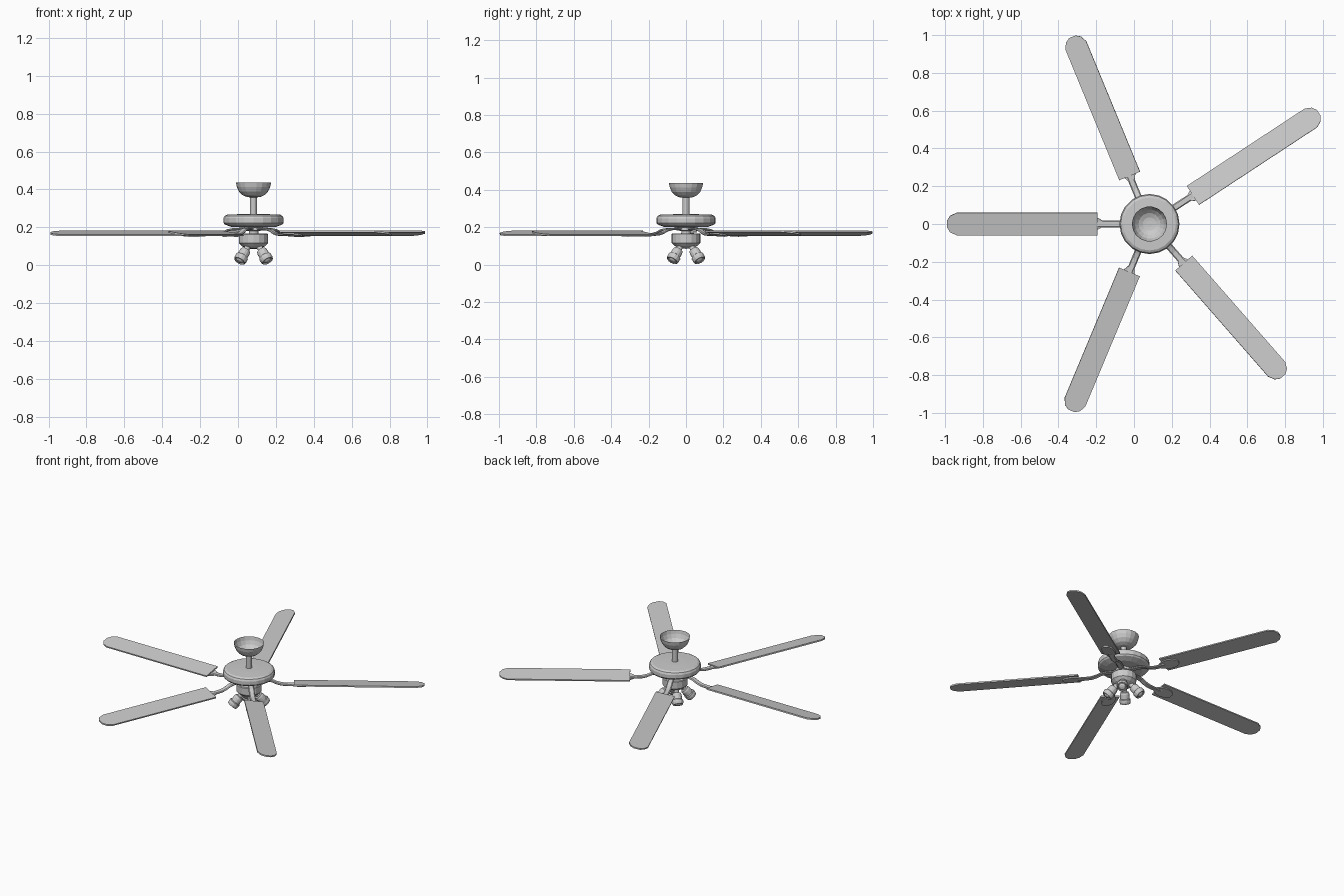
import bpy, bmesh, math
from mathutils import Matrix, Vector

if "Cube" in bpy.data.objects:
    bpy.data.objects.remove(bpy.data.objects["Cube"])

HUB = Matrix.Translation((0.082, 0.0, 0.0))
BLADE_ANGLES = [180, 112.4, 33.3, -48.8, 247.3]


def add_object(name, bm, matrix):
    bmesh.ops.recalc_face_normals(bm, faces=bm.faces[:])
    mesh = bpy.data.meshes.new(name)
    bm.to_mesh(mesh)
    bm.free()
    ob = bpy.data.objects.new(name, mesh)
    bpy.context.collection.objects.link(ob)
    ob.matrix_world = matrix
    return ob


def lathe(name, profile, sides, matrix=HUB):
    """Revolve (radius, z) points around z; a radius of 0 closes the end."""
    bm = bmesh.new()
    rings = []
    for r, z in profile:
        if r == 0:
            rings.append([bm.verts.new((0, 0, z))] * sides)
        else:
            rings.append([bm.verts.new((r * math.cos(2 * math.pi * i / sides),
                                        r * math.sin(2 * math.pi * i / sides), z))
                          for i in range(sides)])
    for a, b in zip(rings, rings[1:]):
        for i in range(sides):
            j = (i + 1) % sides
            bm.faces.new(list(dict.fromkeys((a[i], a[j], b[j], b[i]))))
    return add_object(name, bm, matrix)


def slab(name, outline, thickness, matrix):
    """Flat outline extruded evenly about its own plane (local z = 0)."""
    bm = bmesh.new()
    face = bm.faces.new([bm.verts.new((x, y, -thickness / 2)) for x, y in outline])
    ext = bmesh.ops.extrude_face_region(bm, geom=[face])
    verts = [v for v in ext["geom"] if isinstance(v, bmesh.types.BMVert)]
    bmesh.ops.translate(bm, verts=verts, vec=(0, 0, thickness))
    return add_object(name, bm, matrix)


def ribbon(name, path, width, thickness, matrix):
    """Chamfered strap following (radius, z) points."""
    bm = bmesh.new()
    w, t = width / 2, thickness / 2
    section = [(-w, -t * .3), (-w * .7, -t), (w * .7, -t), (w, -t * .3),
               (w, t * .3), (w * .7, t), (-w * .7, t), (-w, t * .3)]
    rings = [[bm.verts.new((r, y, z + dz)) for y, dz in section] for r, z in path]
    for a, b in zip(rings, rings[1:]):
        for i in range(8):
            j = (i + 1) % 8
            bm.faces.new((a[i], a[j], b[j], b[i]))
    bm.faces.new(rings[0])
    bm.faces.new(rings[-1])
    return add_object(name, bm, matrix)


# Ceiling canopy: bowl open at the top
lathe("ceiling_canopy", [(0.016, 0.358), (0.035, 0.36), (0.058, 0.37), (0.077, 0.389),
                         (0.088, 0.413), (0.093, 0.437)], 18)

# Down rod
lathe("down_rod", [(0, 0.362), (0.018, 0.362), (0.018, 0.265), (0, 0.265)], 12)

# Motor housing
lathe("motor_housing", [(0, 0.27), (0.06, 0.27), (0.14, 0.267), (0.153, 0.26), (0.159, 0.248),
                        (0.159, 0.224), (0.152, 0.215), (0.115, 0.201), (0, 0.199)], 20)

# Neck and switch housing under the motor
lathe("flywheel", [(0, 0.2), (0.05, 0.2), (0.05, 0.184), (0.025, 0.18), (0.025, 0.16), (0, 0.16)], 16)
lathe("switch_housing", [(0, 0.167), (0.072, 0.167), (0.077, 0.163), (0.077, 0.117),
                         (0.06, 0.1), (0.035, 0.088), (0, 0.085)], 16)

# Blades with their arms and mounting plates
w = 0.06
blade_outline = [(0.275, -w), (1.022, -w), (1.056, -w * .72), (1.072, -w * .3),
                 (1.072, w * .3), (1.056, w * .72), (1.022, w), (0.275, w)]
plate_outline = [(0.25, -0.018), (0.285, -0.036), (0.32, -0.042), (0.355, -0.034), (0.378, -0.014),
                 (0.378, 0.014), (0.355, 0.034), (0.32, 0.042), (0.285, 0.036), (0.25, 0.018)]
for angle in BLADE_ANGLES:
    turn = HUB @ Matrix.Rotation(math.radians(angle), 4, 'Z')
    pitch = turn @ Matrix.Translation((0, 0, 0.168)) @ Matrix.Rotation(math.radians(-9.5), 4, 'X')
    slab("blade", blade_outline, 0.009, pitch)
    slab("blade_plate", plate_outline, 0.008, pitch @ Matrix.Translation((0, 0, -0.008)))
    ribbon("blade_arm", [(0.035, 0.192), (0.11, 0.19), (0.14, 0.184), (0.17, 0.17),
                         (0.2, 0.162), (0.235, 0.16), (0.29, 0.16)], 0.036, 0.012, turn)

# Four spot lamps splayed outward and down
lamp_profile = [(0, -0.012), (0.016, -0.012), (0.016, 0.018), (0.025, 0.022), (0.029, 0.034),
                (0.029, 0.062), (0.035, 0.066), (0.035, 0.082), (0.031, 0.095), (0.027, 0.095),
                (0.025, 0.082), (0, 0.082)]
bulb_profile = [(0.025, 0.08), (0.022, 0.092), (0.013, 0.099), (0, 0.101)]
for k in range(4):
    turn = HUB @ Matrix.Rotation(math.radians(45 + 90 * k), 4, 'Z')
    aim = turn @ Matrix.Translation((0.044, 0, 0.095)) @ Matrix.Rotation(math.radians(140), 4, 'Y')
    lathe("spot_lamp", lamp_profile, 14, aim)
    lathe("lamp_bulb", bulb_profile, 14, aim)
